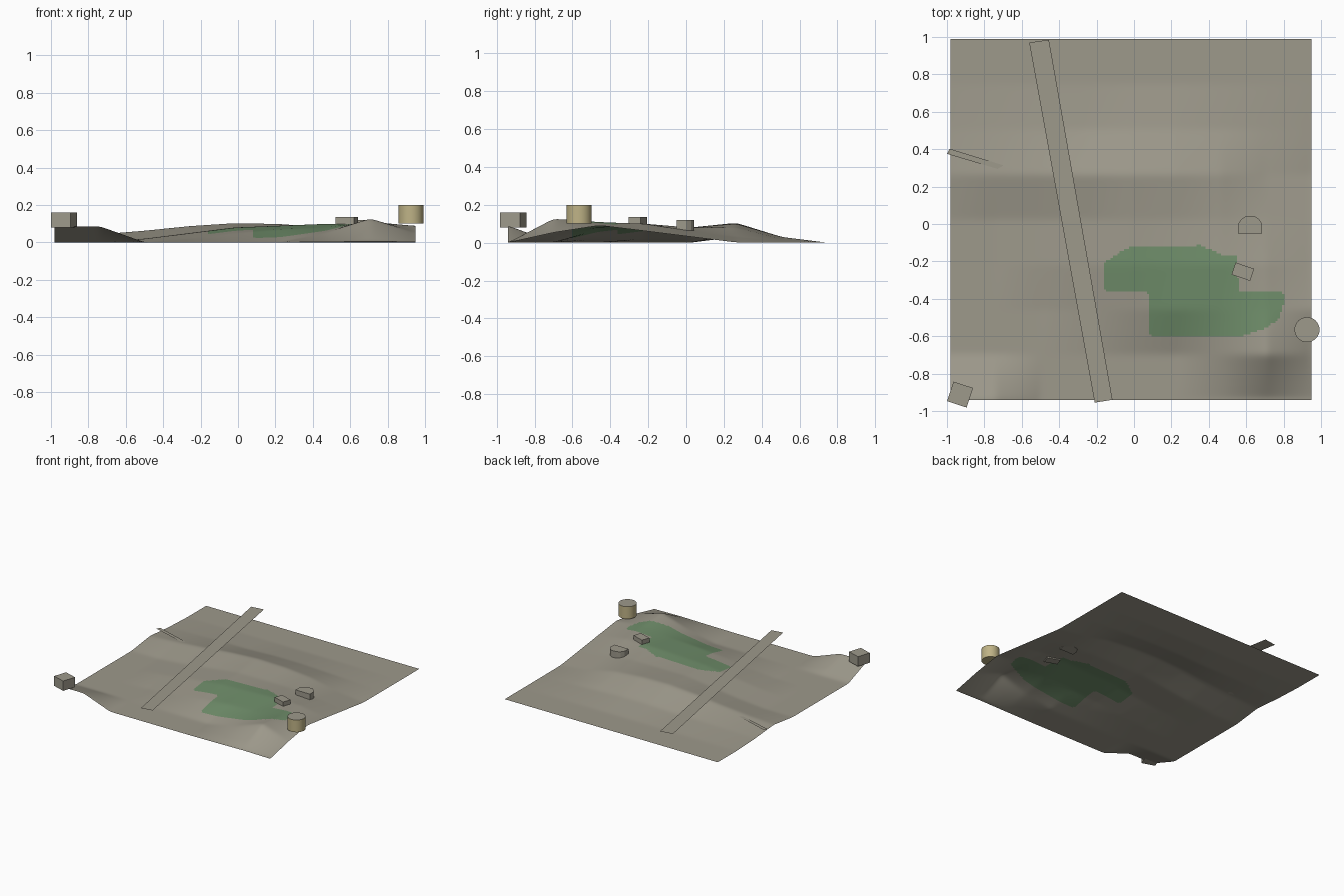
import bpy, bmesh, math

cube = bpy.data.objects.get("Cube")
if cube:
    bpy.data.objects.remove(cube, do_unlink=True)


def material(name, rgb):
    m = bpy.data.materials.new(name)
    m.use_nodes = True
    m.diffuse_color = (*rgb, 1)
    node = next(n for n in m.node_tree.nodes if n.type == 'BSDF_PRINCIPLED')
    node.inputs["Base Color"].default_value = (*rgb, 1)
    return m


stone = material("stone grey", (0.34, 0.32, 0.26))
grass = material("meadow green", (0.16, 0.27, 0.145))
tan = material("pale tan", (0.52, 0.45, 0.24))


def finish(name, bm, *mats):
    mesh = bpy.data.meshes.new(name)
    bm.to_mesh(mesh)
    bm.free()
    for m in mats:
        mesh.materials.append(m)
    ob = bpy.data.objects.new(name, mesh)
    bpy.context.collection.objects.link(ob)
    return ob


def prism(name, outline, low, high, *mats):
    """Upright solid over a plan outline; a flat sheet if low equals high."""
    bm = bmesh.new()
    face = bm.faces.new([bm.verts.new((x, y, low)) for x, y in outline])
    if high > low:
        top = bmesh.ops.extrude_face_region(bm, geom=[face], use_keep_orig=True)
        bmesh.ops.translate(bm, vec=(0, 0, high - low),
                            verts=[v for v in top["geom"] if isinstance(v, bmesh.types.BMVert)])
        bmesh.ops.recalc_face_normals(bm, faces=bm.faces)
    return finish(name, bm, *mats)


def rectangle(cx, cy, width, depth, degrees):
    c, s = math.cos(math.radians(degrees)), math.sin(math.radians(degrees))
    corners = [(sx * width / 2, sy * depth / 2) for sx, sy in ((-1, -1), (1, -1), (1, 1), (-1, 1))]
    return [(cx + c * x - s * y, cy + s * x + c * y) for x, y in corners]


# Rolling ground: heights in hundredths, rows run front to back
heights = [[9, 9, 0, 0, 0, 0, 0, 0, 0],
           [0, 0, 0, 0, 0, 0, 5, 13, 5],
           [0, 0, 0, 2, 5, 7, 8, 11, 9],
           [0, 0, 2, 5, 8, 9, 10, 10, 6],
           [0, 0, 2, 5, 8, 8, 8, 6, 3],
           [3, 4.5, 6.5, 9, 10.5, 10, 8, 3, 0],
           [1, 1.5, 2, 2, 3, 3, 2, 1, 0],
           [0] * 9,
           [0] * 9]
X0, Y0, CELL, SUB = -0.98, -0.94, 0.241, 20


def ground_height(u, v):
    i, j = min(int(u), 7), min(int(v), 7)
    a, b = u - i, v - j
    near = heights[j][i] * (1 - a) + heights[j][i + 1] * a
    far = heights[j + 1][i] * (1 - a) + heights[j + 1][i + 1] * a
    return (near * (1 - b) + far * b) / 100


# Meadow outline on the ground
meadow = [(-.16, -.35), (-.16, -.21), (-.08, -.155), (-.01, -.12), (.30, -.125),
          (.35, -.11), (.44, -.15), (.50, -.175), (.55, -.17), (.56, -.35),
          (.575, -.365), (.79, -.365), (.80, -.38), (.80, -.43), (.77, -.51),
          (.70, -.56), (.58, -.60), (.09, -.60), (.08, -.59), (.08, -.375),
          (.065, -.36), (-.15, -.36)]


def inside(x, y, outline):
    hit = False
    for (ax, ay), (bx, by) in zip(outline, outline[1:] + outline[:1]):
        if (ay > y) != (by > y) and x < ax + (y - ay) * (bx - ax) / (by - ay):
            hit = not hit
    return hit


bm = bmesh.new()
n = 8 * SUB
grid = [[bm.verts.new((X0 + i * CELL / SUB, Y0 + j * CELL / SUB, ground_height(i / SUB, j / SUB)))
         for i in range(n + 1)] for j in range(n + 1)]
for j in range(n):
    for i in range(n):
        f = bm.faces.new((grid[j][i], grid[j][i + 1], grid[j + 1][i + 1], grid[j + 1][i]))
        c = f.calc_center_median()
        f.material_index = int(inside(c.x, c.y, meadow))
        f.smooth = True
for _ in range(8):
    bmesh.ops.smooth_vert(bm, verts=bm.verts, factor=0.5, use_axis_z=True)
finish("ground", bm, stone, grass)

# Flat roads
prism("main_road", [(-.21, -.955), (-.115, -.94), (-.455, .985), (-.56, .97)], .112, .112, stone)
prism("side_road", [(-1, .375), (-.68, .28), (-.67, .305), (-.985, .402)], .042, .042, stone)

# Buildings
prism("corner_tower", rectangle(-.93, -.912, .11, .11, -18), .08, .16, stone)
prism("small_house", rectangle(.582, -.255, .105, .068, -19), .09, .135, stone)
prism("round_backed_hall", [(.555, -.05), (.685, -.05), (.685, 0), (.667, .027),
                            (.645, .042), (.60, .042), (.575, .027), (.556, 0)], .065, .12, stone)

# Round tower: tan wall, grey roof
ring = [(.925 + .067 * math.cos(math.tau * k / 32), -.565 + .067 * math.sin(math.tau * k / 32))
        for k in range(32)]
tower = prism("round_tower", ring, .10, .20, tan, stone)
for p in tower.data.polygons:
    p.material_index = int(p.normal.z > 0.5)
    p.use_smooth = abs(p.normal.z) < 0.5
for e in tower.data.edges:
    a, b = (tower.data.vertices[k].co.z for k in e.vertices)
    e.use_edge_sharp = abs(a - b) < 0.01
